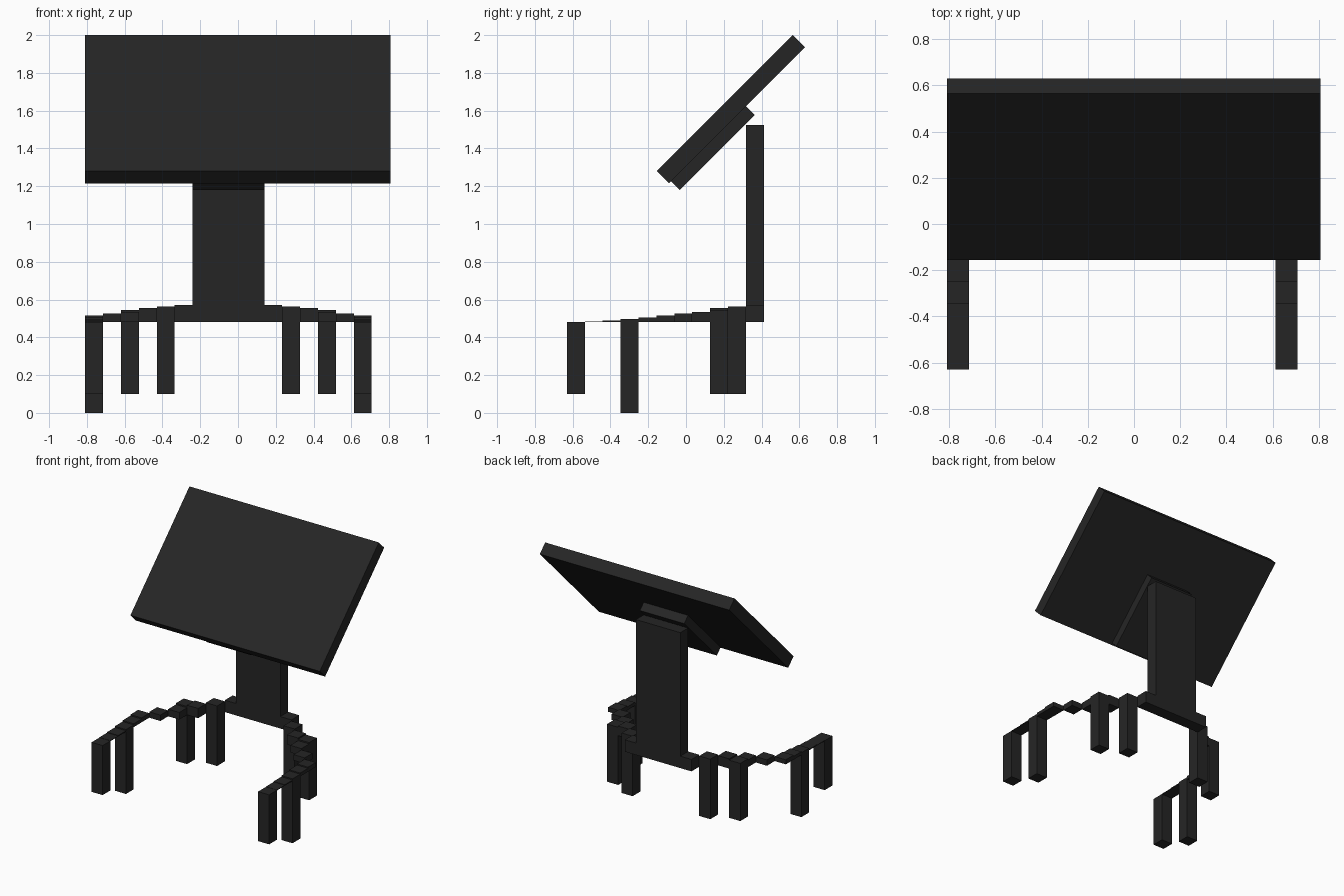
import bpy
import math

cube = bpy.data.objects.get("Cube")
if cube:
    bpy.data.objects.remove(cube, do_unlink=True)

U = 0.0948            # width of one square block
CX = -0.0505          # centre line of the stand
BACK = 0.412          # rear face of the stand
ARM_Z = 0.48          # underside of the arms

black = bpy.data.materials.new("matte black")
black.use_nodes = True
colour = (0.0185, 0.0185, 0.0185, 1)
black.diffuse_color = colour
black.node_tree.nodes["Principled BSDF"].inputs["Base Color"].default_value = colour


def box(name, x, y, z, tilt=0.0):
    """Box from (min, max) ranges, optionally tilted about its own x axis."""
    bpy.ops.mesh.primitive_cube_add(size=1)
    ob = bpy.context.object
    ob.name = name
    ob.data.name = name
    ob.location = [(a + b) / 2 for a, b in (x, y, z)]
    ob.scale = [b - a for a, b in (x, y, z)]
    ob.rotation_euler.x = tilt
    ob.data.materials.append(black)
    return ob


def tilted_slab(name, x, centre, length, thickness):
    """Slab rising to the back at 45 degrees, centred on a (y, z) point."""
    cy, cz = centre
    return box(name, x, (cy - length / 2, cy + length / 2),
               (cz - thickness / 2, cz + thickness / 2), math.radians(45))


# Upright column, tilted display and its mounting plate
box("column", (CX - 2 * U, CX + 2 * U), (BACK - U, BACK), (ARM_Z, 1.525))
tilted_slab("display_panel", (-0.81, 0.807), (0.2375, 1.6075), 1.018, 0.092)
tilted_slab("mounting_plate", (CX - 2 * U, CX + 2 * U), (0.133, 1.41), 0.562, 0.092)

# Arm blocks: (column outwards from the centre, row forward from the back, top height)
arm = [(2, 0, 0.572), (3, 1, 0.563), (4, 2, 0.555), (5, 2, 0.545), (5, 3, 0.535),
       (6, 4, 0.525), (7, 5, 0.515), (7, 6, 0.506), (7, 7, 0.497),
       (7, 8, 0.488), (7, 9, 0.484), (7, 10, 0.482)]
# Legs: (column, row, foot height)
legs = [(3, 1, 0.1), (5, 2, 0.1), (7, 7, 0.0), (7, 10, 0.1)]


def cell(side, col, row):
    xs = sorted((CX + side * col * U, CX + side * (col + 1) * U))
    return xs, (BACK - (row + 1) * U, BACK - row * U)


for side, label in ((1, "left"), (-1, "right")):
    for i, (col, row, top) in enumerate(arm, 1):
        box(f"{label}_arm_block_{i}", *cell(side, col, row), (ARM_Z, top))
    for i, (col, row, foot) in enumerate(legs, 1):
        box(f"{label}_leg_{i}", *cell(side, col, row), (foot, ARM_Z))
